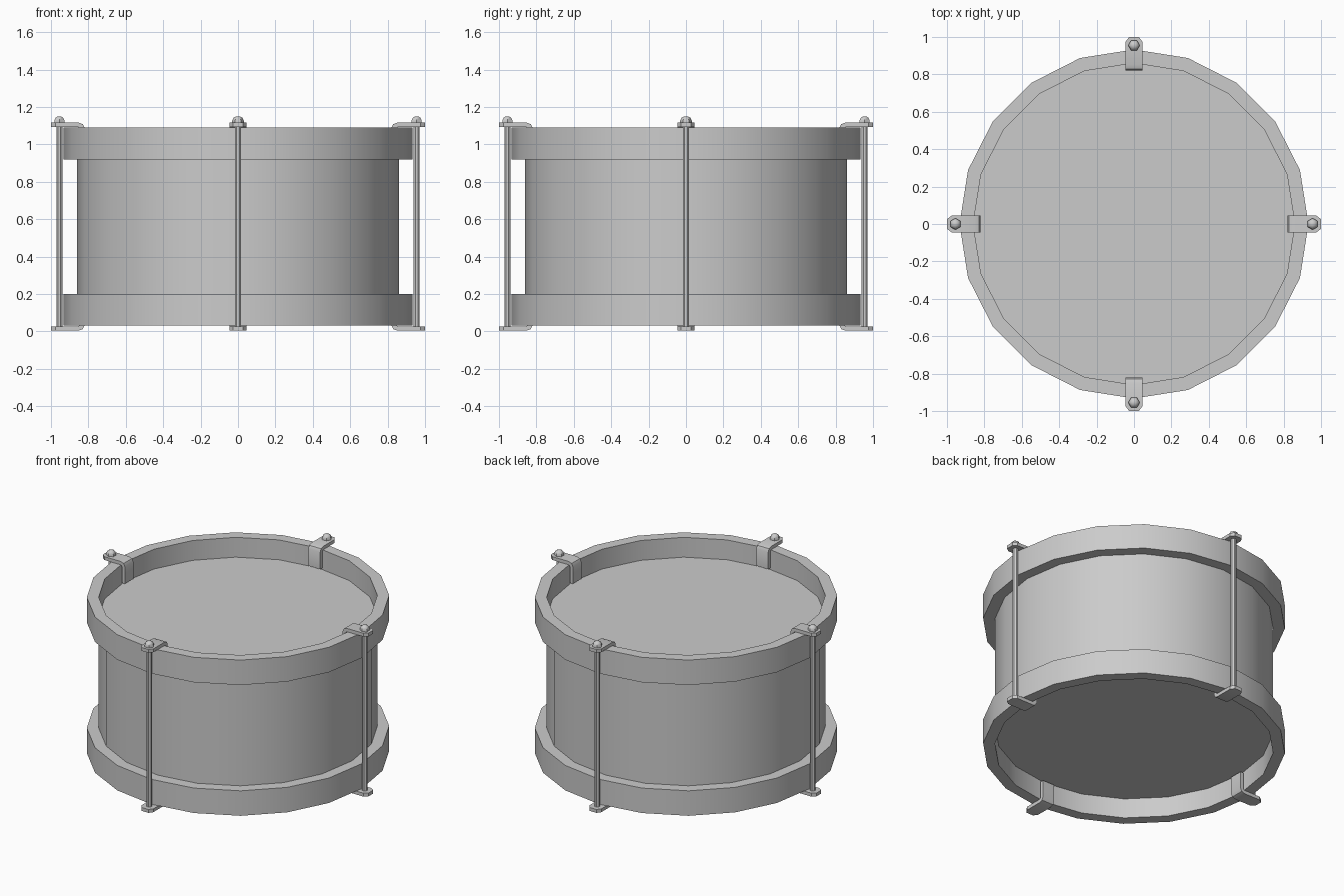
import bpy, bmesh
from math import cos, sin, pi
from mathutils import Matrix

if "Cube" in bpy.data.objects:
    bpy.data.objects.remove(bpy.data.objects["Cube"])

MID = 0.56  # mirror height: lower parts mirror the upper ones


def finish(name, bm, matrix=None, angle=30):
    if matrix is not None:
        bm.transform(matrix)
    bmesh.ops.remove_doubles(bm, verts=bm.verts, dist=1e-5)
    bmesh.ops.recalc_face_normals(bm, faces=bm.faces)
    mesh = bpy.data.meshes.new(name)
    bm.to_mesh(mesh)
    bm.free()
    ob = bpy.data.objects.new(name, mesh)
    bpy.context.collection.objects.link(ob)
    bpy.ops.object.select_all(action='DESELECT')
    bpy.context.view_layer.objects.active = ob
    ob.select_set(True)
    bpy.ops.object.shade_smooth_by_angle(angle=angle * pi / 180)
    return ob


def lathe(profile, sides, closed=False, start=0.0):
    """Revolve (radius, z) points around z; open ends are left open."""
    bm = bmesh.new()
    rings = [[bm.verts.new((r * cos(start + 2 * pi * i / sides),
                            r * sin(start + 2 * pi * i / sides), z))
              for i in range(sides)] for r, z in profile]
    pairs = list(zip(rings, rings[1:] + rings[:1]))
    for a, b in pairs if closed else pairs[:-1]:
        for i in range(sides):
            j = (i + 1) % sides
            bm.faces.new((a[i], a[j], b[j], b[i]))
    return bm


def cap(bm):
    bmesh.ops.holes_fill(bm, edges=[e for e in bm.edges if e.is_boundary])
    return bm


def flip_z():
    return Matrix.Translation((0, 0, 2 * MID)) @ Matrix.Scale(-1, 4, (0, 0, 1))


def clip():
    """Bent strap: (half width, outer r, outer z, inner r, inner z) stations."""
    stations = [(0.026, 1.0, 1.116, 1.0, 1.093),
                (0.045, 0.975, 1.116, 0.975, 1.093),
                (0.045, 0.853, 1.116, 0.856, 1.093),
                (0.045, 0.830, 1.108, 0.847, 1.089),
                (0.045, 0.820, 1.088, 0.843, 1.080),
                (0.045, 0.820, 0.972, 0.843, 0.972)]
    bm = bmesh.new()
    loops = [[bm.verts.new(p) for p in ((ro, -w, zo), (ro, w, zo), (ri, w, zi), (ri, -w, zi))]
             for w, ro, zo, ri, zi in stations]
    for a, b in zip(loops, loops[1:]):
        for i in range(4):
            j = (i + 1) % 4
            bm.faces.new((a[i], a[j], b[j], b[i]))
    return cap(bm)


# Shell
finish("shell", lathe([(0.86, 0.165), (0.86, 0.955)], 20))

# Heads and hoops
for label, m in (("top", Matrix.Identity(4)), ("bottom", flip_z())):
    head = bmesh.new()
    bmesh.ops.create_circle(head, cap_ends=True, segments=20, radius=0.86,
                            matrix=Matrix.Translation((0, 0, 0.955)))
    if label == "bottom":
        bmesh.ops.reverse_faces(head, faces=head.faces)
        head.transform(Matrix.Translation((0, 0, 0.165 - 0.955)))
        finish("bottom_head", head)
        head_normal = bpy.context.object.data
        if head_normal.polygons[0].normal.z > 0:
            head_normal.flip_normals()
    else:
        finish("top_head", head)
    finish(label + "_hoop", lathe([(0.86, 0.92), (0.933, 0.92), (0.933, 1.09), (0.86, 1.09)],
                                  20, closed=True), m)

# Four tension sets: rod, domed nut, upper and lower strap
for k, side in enumerate(("right", "back", "left", "front")):
    turn = Matrix.Rotation(k * pi / 2, 4, 'Z')
    out = turn @ Matrix.Translation((0.955, 0, 0))
    finish(side + "_rod", cap(lathe([(0.018, 0.01), (0.018, 1.11)], 8, start=pi / 8)), out)
    finish(side + "_nut", cap(lathe([(0.031, 1.112), (0.031, 1.127), (0.024, 1.142),
                                     (0.010, 1.15)], 6, start=pi / 6)), out, 50)
    finish(side + "_top_clip", clip(), turn)
    finish(side + "_bottom_clip", clip(), turn @ flip_z())
